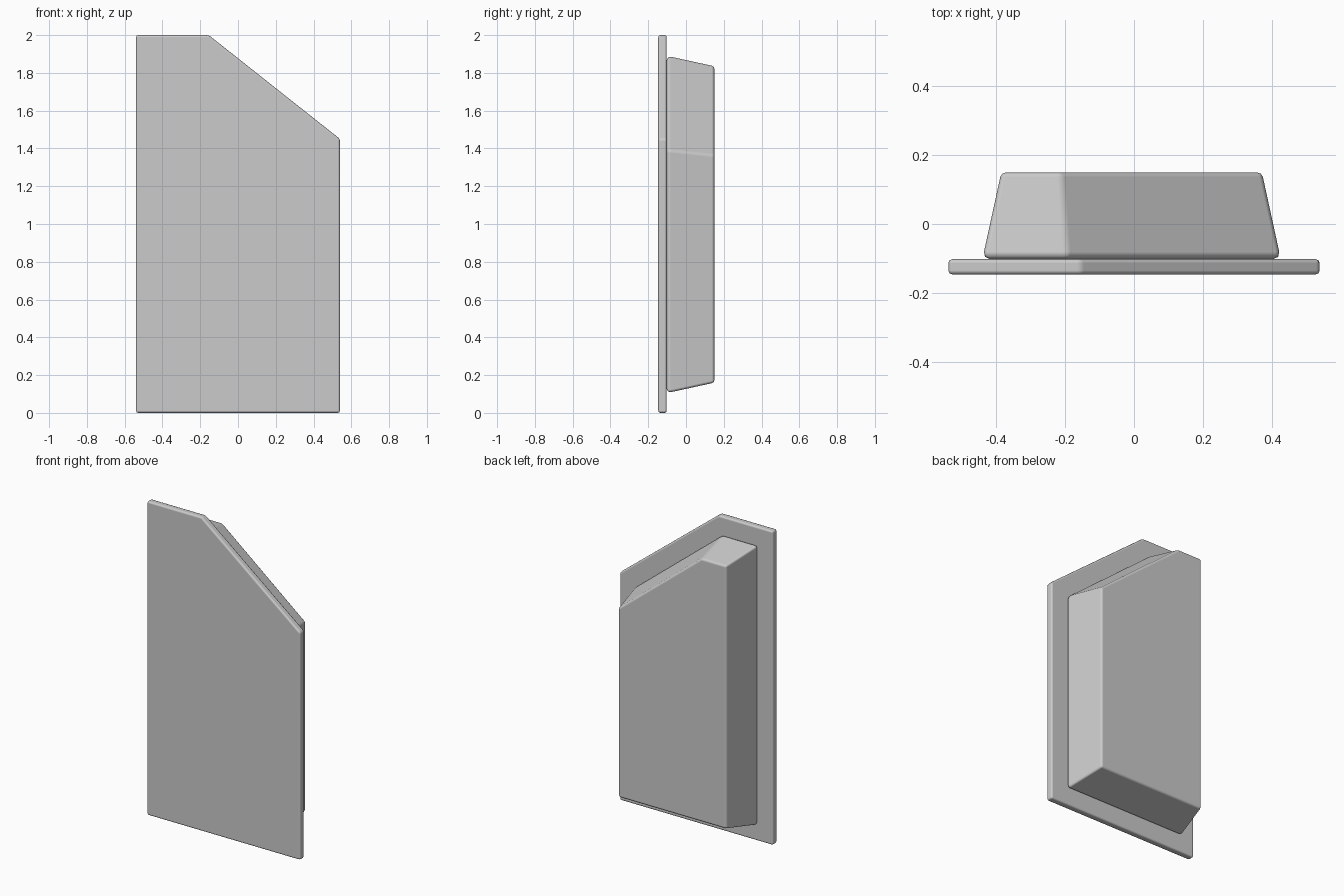
import bpy, bmesh
from mathutils import Vector

if "Cube" in bpy.data.objects:
    bpy.data.objects.remove(bpy.data.objects["Cube"])


def inset(points, d):
    """Mitred inward offset of a counter-clockwise outline."""
    result = []
    n = len(points)
    for i in range(n):
        a, b, c = (Vector(points[(i + k) % n]) for k in (-1, 0, 1))
        e1, e2 = (b - a).normalized(), (c - b).normalized()
        n1, n2 = Vector((-e1.y, e1.x)), Vector((-e2.y, e2.x))
        result.append(b + (n1 + n2) * d / (1 + n1.dot(n2)))
    return result


def slab(name, outline, y0, y1, taper, bevel, back_ratio):
    """Prism from y0 to y1, shrinking by taper, with softened edges."""
    bm = bmesh.new()
    front = [bm.verts.new((p[0], y0, p[1])) for p in outline]
    back = [bm.verts.new((p[0], y1, p[1])) for p in inset(outline, taper)]
    bm.faces.new(front)
    bm.faces.new(back[::-1])
    for i in range(len(front)):
        j = (i + 1) % len(front)
        bm.faces.new((front[j], front[i], back[i], back[j]))
    bmesh.ops.recalc_face_normals(bm, faces=bm.faces)
    weight = bm.edges.layers.float.new("bevel_weight_edge")
    for e in bm.edges:
        e[weight] = 1.0 if all(v in front for v in e.verts) else back_ratio
    mesh = bpy.data.meshes.new(name)
    bm.to_mesh(mesh)
    bm.free()
    obj = bpy.data.objects.new(name, mesh)
    bpy.context.collection.objects.link(obj)
    mesh.shade_smooth()
    mod = obj.modifiers.new("Soft edges", 'BEVEL')
    mod.width = bevel
    mod.segments = 2
    mod.limit_method = 'WEIGHT'
    mod.harden_normals = True
    return obj


# Thin front plate with a slanted top right corner
plate = [(-0.54, 0), (0.54, 0), (0.54, 1.45), (-0.155, 2), (-0.54, 2)]
slab("front_plate", plate, -0.147, -0.102, 0, 0.012, 1.0)

# Tapered block behind the plate
block = [(-0.441, 0.105), (0.427, 0.105), (0.427, 1.391),
         (-0.193, 1.89), (-0.441, 1.89)]
slab("rear_block", block, -0.102, 0.15, 0.055, 0.022, 0.6)
